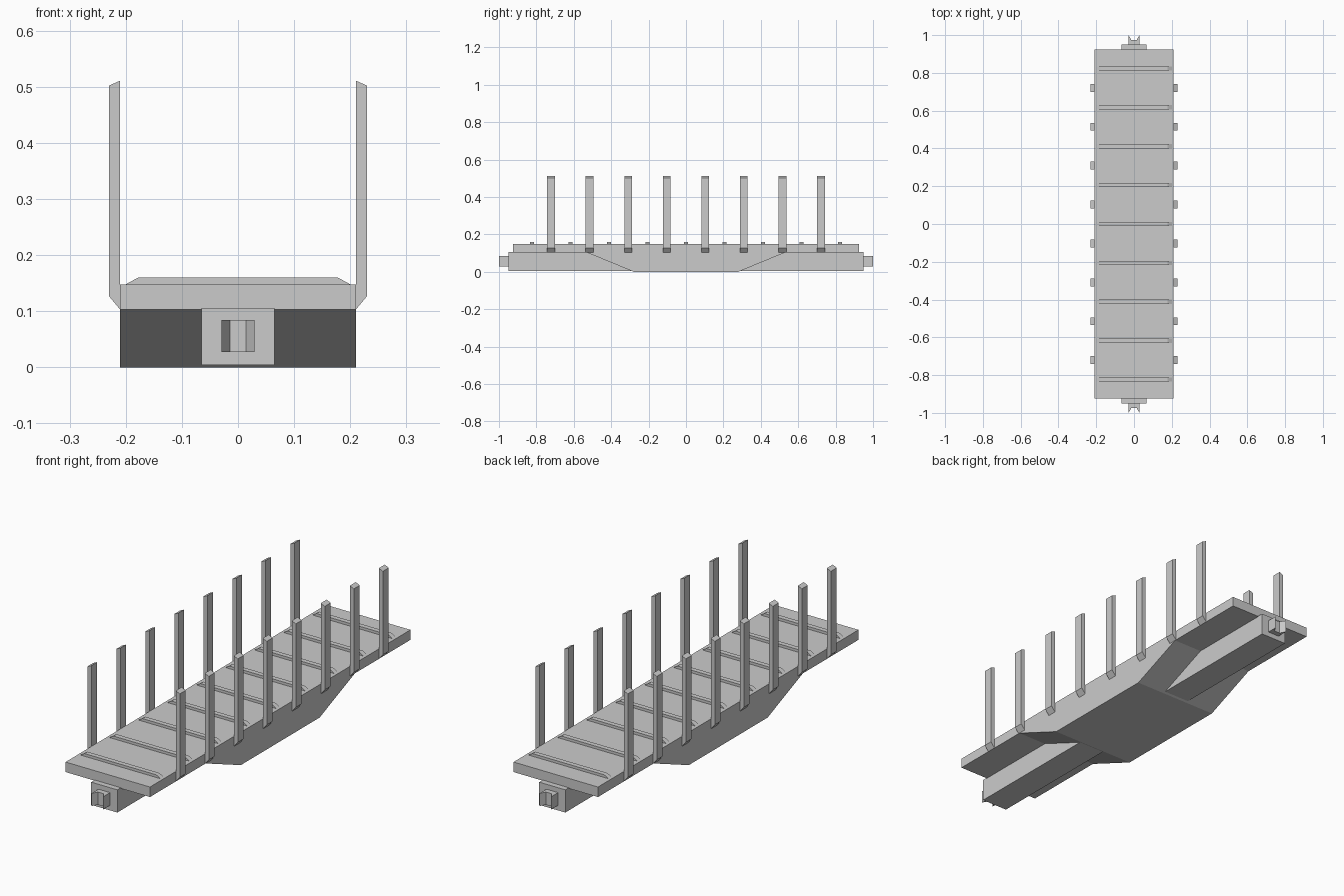
import bpy, bmesh
from mathutils import Vector

if "Cube" in bpy.data.objects:
    bpy.data.objects.remove(bpy.data.objects["Cube"])


def prism(name, outline, axis, lo, hi):
    """Extrude a 2D outline along an axis: x uses (y,z), y uses (x,z), z uses (x,y)."""
    k = "xyz".index(axis)

    def point(p, d):
        c = list(p)
        c.insert(k, d)
        return Vector(c)

    bm = bmesh.new()
    face = bm.faces.new([bm.verts.new(point(p, lo)) for p in outline])
    new = bmesh.ops.extrude_face_region(bm, geom=[face])["geom"]
    shift = Vector((0, 0, 0))
    shift[k] = hi - lo
    bmesh.ops.translate(bm, vec=shift, verts=[v for v in new if isinstance(v, bmesh.types.BMVert)])
    bmesh.ops.recalc_face_normals(bm, faces=bm.faces)
    mesh = bpy.data.meshes.new(name)
    bm.to_mesh(mesh)
    bm.free()
    obj = bpy.data.objects.new(name, mesh)
    bpy.context.collection.objects.link(obj)
    return obj


def rect(a0, a1, b0, b1):
    return [(a0, b0), (a1, b0), (a1, b1), (a0, b1)]


# Flat deck, full-length centre beam and tapered belly
prism("deck", rect(-0.21, 0.21, 0.103, 0.148), "y", -0.925, 0.925)
prism("centre_beam", rect(-0.065, 0.065, 0.004, 0.106), "y", -0.95, 0.95)
prism("belly", [(-0.53, 0.103), (-0.28, 0), (0.28, 0), (0.53, 0.103)], "x", -0.21, 0.21)

# Notched couplers at both ends
for end, s in (("front", -1), ("back", 1)):
    notch = [(-0.029, 0.95), (0.029, 0.95), (0.029, 1.0), (0.014, 0.974),
             (-0.014, 0.974), (-0.029, 1.0)]
    prism(end + "_coupler", [(x, s * y) for x, y in notch], "z", 0.027, 0.084)

# Load bearers across the deck
for i in range(9):
    y = (i - 4) * 0.206
    prism(f"bearer_{i + 1}", [(-0.2, 0.148), (0.2, 0.148), (0.178, 0.16), (-0.178, 0.16)],
          "y", y - 0.011, y + 0.011)

# Side stakes with slanted tops and bottoms
for side, s in (("left", -1), ("right", 1)):
    stake = [(0.21, 0.103), (0.23, 0.127), (0.23, 0.502), (0.21, 0.511)]
    for i in range(8):
        y = (i - 3.5) * 0.206
        prism(f"{side}_stake_{i + 1}", [(s * x, z) for x, z in stake], "y", y - 0.021, y + 0.021)
